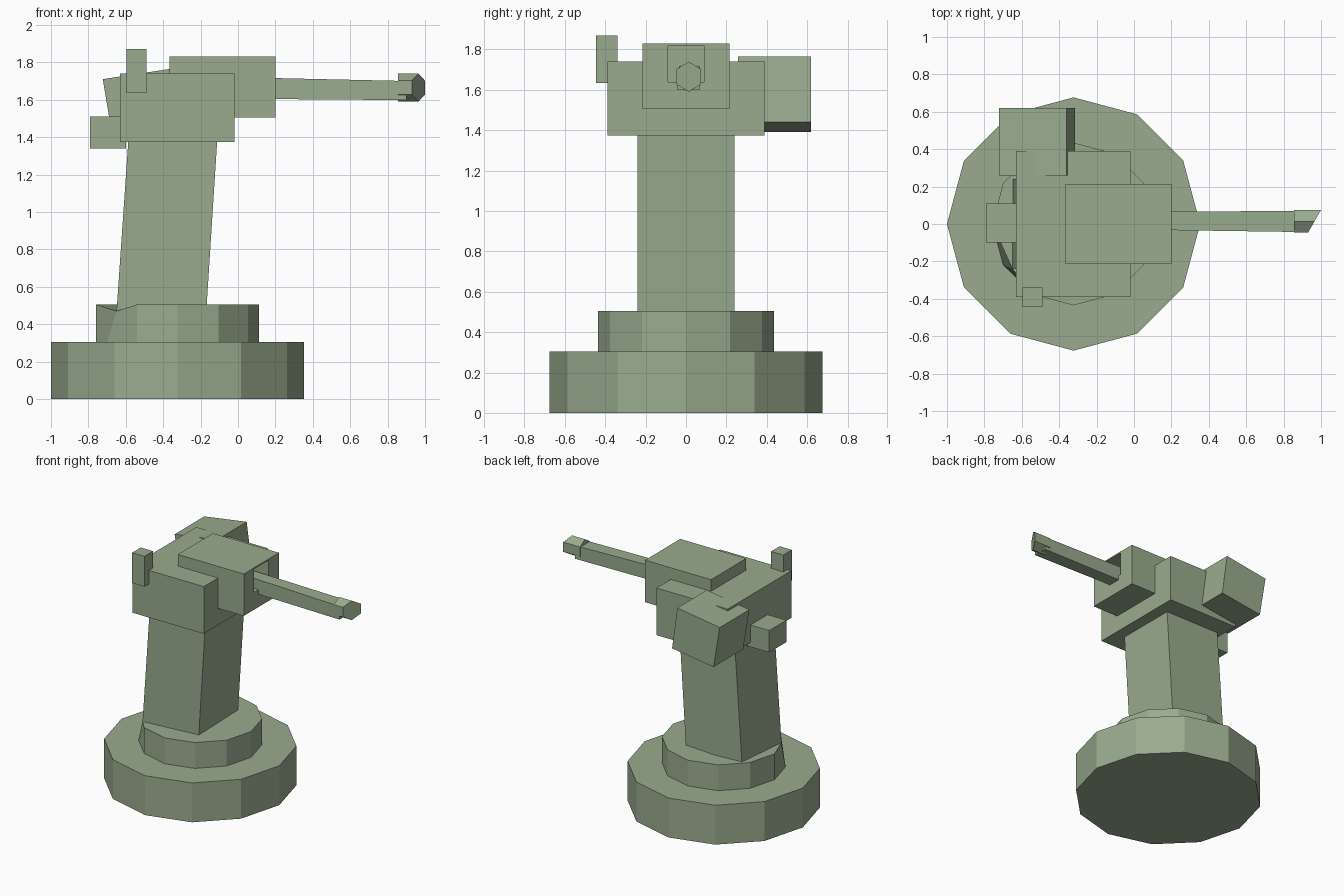
import bpy, bmesh
from math import cos, sin, pi

if "Cube" in bpy.data.objects:
    bpy.data.objects.remove(bpy.data.objects["Cube"])

# olive paint
paint = bpy.data.materials.new("olive_paint")
paint.diffuse_color = (0.32, 0.41, 0.275, 1)
paint.use_nodes = True
paint.node_tree.nodes["Principled BSDF"].inputs["Base Color"].default_value = paint.diffuse_color


def loft(name, rings):
    """Skin equal-length point rings and cap both ends."""
    bm = bmesh.new()
    rows = [[bm.verts.new(p) for p in ring] for ring in rings]
    n = len(rows[0])
    for a, b in zip(rows, rows[1:]):
        for i in range(n):
            j = (i + 1) % n
            bm.faces.new((a[i], a[j], b[j], b[i]))
    bm.faces.new(rows[0])
    bm.faces.new(rows[-1])
    bmesh.ops.recalc_face_normals(bm, faces=bm.faces)
    mesh = bpy.data.meshes.new(name)
    bm.to_mesh(mesh)
    bm.free()
    mesh.materials.append(paint)
    ob = bpy.data.objects.new(name, mesh)
    bpy.context.collection.objects.link(ob)
    return ob


def rect_x(x, y0, y1, z0, z1):
    return [(x, y0, z0), (x, y1, z0), (x, y1, z1), (x, y0, z1)]


def box(name, x0, x1, y0, y1, z0, z1):
    return loft(name, [rect_x(x0, y0, y1, z0, z1), rect_x(x1, y0, y1, z0, z1)])


def slab(name, profile, y0, y1):
    """Extrude an (x, z) profile along y."""
    return loft(name, [[(x, y, z) for x, z in profile] for y in (y0, y1)])


def disc(name, cx, r, z0, z1):
    return loft(name, [[(cx + r * cos(i * pi / 6), r * sin(i * pi / 6), z)
                        for i in range(12)] for z in (z0, z1)])


def hexa(x, y, z, ry, rz, slant=0):
    """Hexagonal ring facing x; slant pushes the +y side forward."""
    return [(x + slant * sin(i * pi / 3), y + ry * sin(i * pi / 3), z + rz * cos(i * pi / 3))
            for i in range(6)]


# stepped twelve-sided base
disc("base", -0.323, 0.677, 0, 0.305)
step = disc("base_step", -0.323, 0.435, 0.305, 0.505)
# dented rim corner on the upper step
step.data.vertices[12 + 7].co = (-0.65, -0.24, 0.47)

# leaning column
slab("column", [(-0.65, 0.46), (-0.17, 0.46), (-0.11, 1.40), (-0.585, 1.40)], -0.24, 0.24)

# head
box("head", -0.63, -0.02, -0.39, 0.39, 1.375, 1.74)
box("rear_block", -0.79, -0.60, -0.10, 0.11, 1.34, 1.51)
box("sight", -0.595, -0.49, -0.445, -0.34, 1.635, 1.87)

# tilted side box
slab("side_box", [(-0.67, 1.39), (-0.315, 1.44), (-0.36, 1.765), (-0.723, 1.71)], 0.258, 0.62)

# barrel housing with a recess in its front face
housing = (-0.215, 0.215, 1.505, 1.83)
recess = (-0.088, 0.088, 1.64, 1.82)
loft("barrel_housing", [rect_x(-0.365, *housing), rect_x(0.20, *housing),
                        rect_x(0.20, *recess), rect_x(0.0, *recess)])

# barrel and muzzle
loft("barrel", [rect_x(0.0, -0.03, 0.065, 1.605, 1.72), rect_x(0.90, -0.043, 0.07, 1.598, 1.70)])
loft("muzzle", [hexa(0.855, 0.014, 1.665, 0.07, 0.075),
                hexa(0.965, 0.014, 1.665, 0.07, 0.075, 0.04)])
